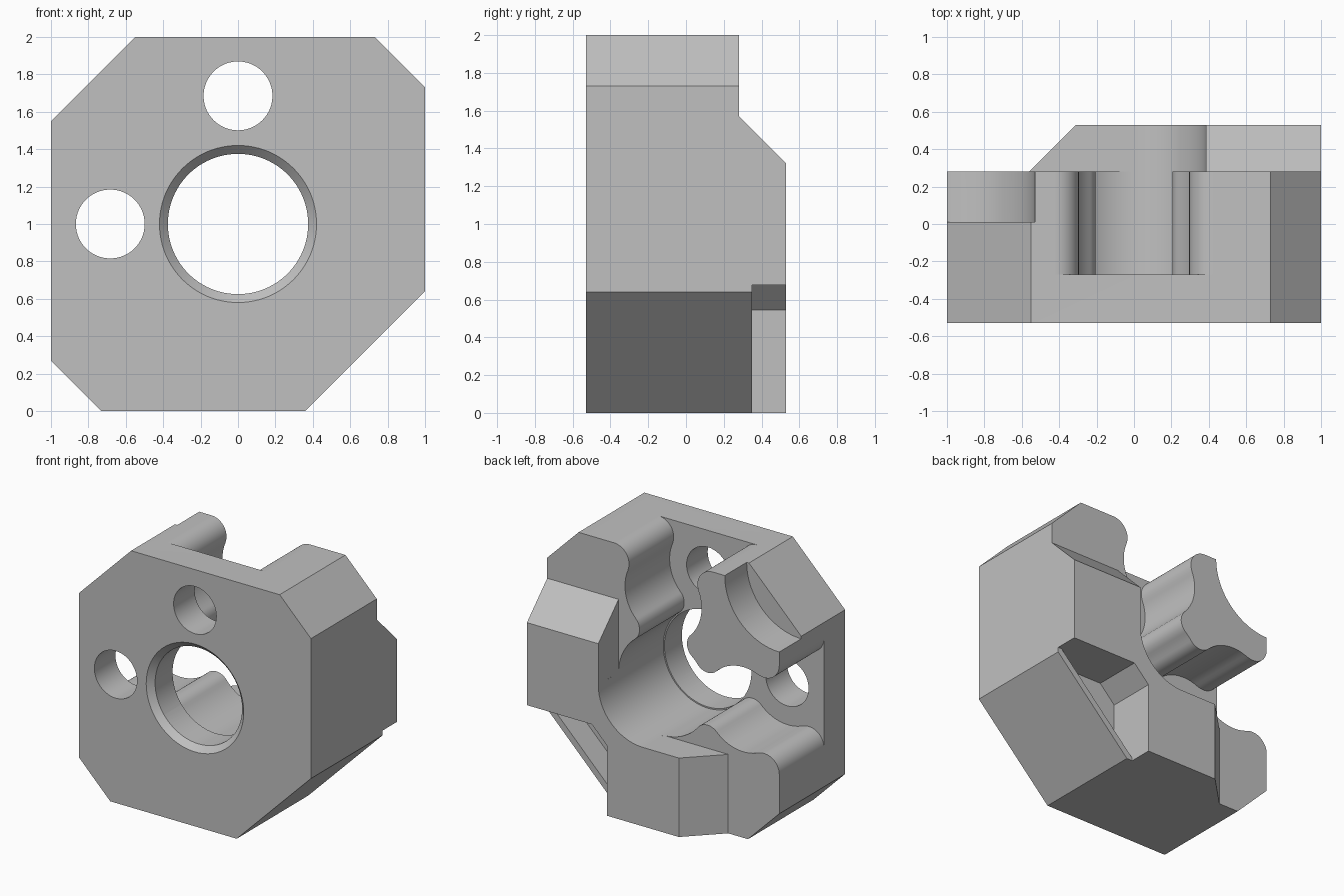
import bpy, bmesh
from math import sin, cos, atan2, pi, radians
from mathutils import Matrix, Vector

old = bpy.data.objects.get("Cube")
if old:
    bpy.data.objects.remove(old, do_unlink=True)

grey = bpy.data.materials.new("light_grey")
grey.use_nodes = True
grey.diffuse_color = (0.53, 0.53, 0.53, 1)
grey.node_tree.nodes["Principled BSDF"].inputs["Base Color"].default_value = grey.diffuse_color

FRONT, BACK, STEP, FLOOR = -0.53, 0.53, 0.28, -0.27
CZ, BORE = 1.0, 0.385


def finish(name, bm):
    bmesh.ops.recalc_face_normals(bm, faces=bm.faces)
    mesh = bpy.data.meshes.new(name)
    bm.to_mesh(mesh)
    bm.free()
    ob = bpy.data.objects.new(name, mesh)
    bpy.context.collection.objects.link(ob)
    ob.data.materials.append(grey)
    return ob


def prism(name, base, depth):
    """Solid made by pushing a flat 3D outline along a vector."""
    bm = bmesh.new()
    face = bm.faces.new([bm.verts.new(p) for p in base])
    new = bmesh.ops.extrude_face_region(bm, geom=[face], use_keep_orig=True)["geom"]
    bmesh.ops.translate(bm, vec=depth, verts=[v for v in new if isinstance(v, bmesh.types.BMVert)])
    return finish(name, bm)


def slab(name, outline, y0, y1):
    return prism(name, [(x, y0, z) for x, z in outline], (0, y1 - y0, 0))


def cone(name, x, z, r0, r1, y0, y1):
    """Round cutter along y, radius r0 at y0 and r1 at y1."""
    bm = bmesh.new()
    place = Matrix.Translation((x, (y0 + y1) / 2, z)) @ Matrix.Rotation(-pi / 2, 4, "X")
    bmesh.ops.create_cone(bm, cap_ends=True, segments=96, radius1=r0, radius2=r1,
                          depth=y1 - y0, matrix=place)
    return finish(name, bm)


def arc(c, r, a0, a1, n=16):
    return [(c[0] + r * cos(a0 + (a1 - a0) * i / n), c[1] + r * sin(a0 + (a1 - a0) * i / n))
            for i in range(n + 1)]


# Rear cavity outline, relative to the bore axis: bore plus two lobed pockets
lobe, pocket, lip = (0.3145, 0.382), (0, 0.69), (0.425, 0.87)
a_bore = atan2(lobe[1], lobe[0])
a_lobe = atan2(pocket[1] - lobe[1], pocket[0] - lobe[0])
a_lip = atan2(lip[1] - pocket[1], lip[0])
side = arc(lobe, 0.11, a_bore + pi, a_lobe)
side += arc(pocket, 0.33, a_lobe - pi, a_lip)[1:]
side += arc(lip, 0.13, a_lip + pi, pi / 2)[1:]
side.append((lip[0], 1.2))
upper = side + [(-x, z) for x, z in reversed(side)]
left = [(-z, x) for x, z in upper]
cavity = upper + arc((0, 0), BORE, pi - a_bore, pi / 2 + a_bore, 4)[1:-1] + left
cavity += arc((0, 0), BORE, 1.5 * pi - a_bore, 2 * pi + a_bore, 60)[1:-1]
cavity = [(x, z + CZ) for x, z in cavity]

# Main body block
body = slab("bracket_body", [(-1, 0.27), (-0.73, 0), (0.36, 0), (1, 0.64), (1, 1.73),
                             (0.73, 2), (-0.55, 2), (-1, 1.55)], FRONT, BACK)

cutters = [
    # Lower rear level, leaving a raised corner with sloped ends
    slab("step_cut", [(BORE, 2.2), (BORE, CZ), (0, CZ - BORE), (-1.2, CZ - BORE), (-1.2, 2.2)],
         STEP, 0.7),
    prism("top_slope_cut", [(-1.3, STEP, 1.57), (-1.3, 0.7, 1.15), (-1.3, 0.7, 2.3),
                            (-1.3, STEP, 2.3)], (2.6, 0, 0)),
    prism("side_slope_cut", [(-0.56, STEP, -0.2), (-0.14, 0.7, -0.2), (-1.3, 0.7, -0.2),
                             (-1.3, STEP, -0.2)], (0, 0, 2.5)),
    # Pockets, bore and bolt holes
    slab("cavity_cut", cavity, FLOOR, 0.8),
    cone("front_bore_cut", 0, CZ, 0.375, 0.375, -0.7, 0),
    cone("bore_chamfer_cut", 0, CZ, 0.47, 0.37, FRONT - 0.05, FRONT + 0.05),
    cone("top_hole_cut", 0, 1.685, 0.184, 0.184, -0.7, 0),
    cone("side_hole_cut", -0.683, CZ, 0.184, 0.184, -0.7, 0),
    # Scooped upper corner
    cone("corner_scoop_cut", -1, 2, 0.47, 0.47, 0.01, 0.6),
    # Notch in the lower corner, with a thin lip along the chamfer
    slab("notch_cut", [(0.31, -0.1), (1.2, -0.1), (1.2, 0.677), (0.44, 0.677), (0.31, 0.546)],
         0.35, 0.9),
    slab("notch_pocket_cut", [(0.31, 0.02), (0.967, 0.677), (0.44, 0.677), (0.31, 0.546)],
         0.15, 0.6),
]

bpy.context.view_layer.objects.active = body
for cutter in cutters:
    cutter.hide_render = True
    mod = body.modifiers.new(cutter.name, "BOOLEAN")
    mod.operation = "DIFFERENCE"
    mod.solver = "EXACT"
    mod.object = cutter
    bpy.ops.object.modifier_apply(modifier=mod.name)
    bpy.data.objects.remove(cutter, do_unlink=True)

bpy.ops.object.select_all(action="DESELECT")
body.select_set(True)
bpy.ops.object.shade_smooth_by_angle(angle=radians(25))
